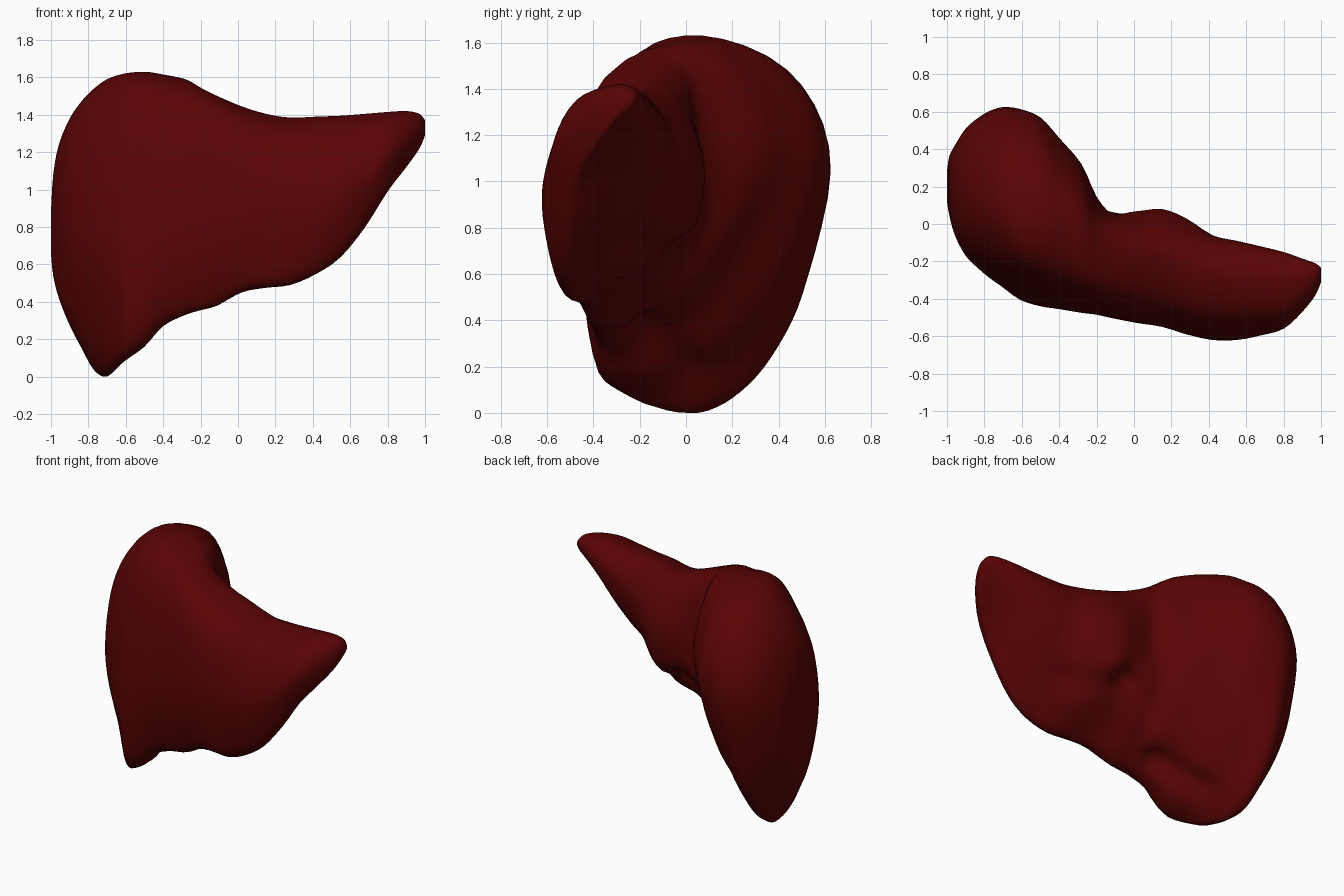
import bpy, bmesh, math
from mathutils import Vector

# Envelope along the organ: x, z low, z high, y front, y back
ENVELOPE = [
    (-1.00, .66, 0.88, .12, .28), (-.988, .54, 1.08, .05, .36),
    (-.958, .42, 1.24, -.06, .42), (-.90, .275, 1.38, -.17, .51),
    (-.83, .14, 1.48, -.24, .57), (-.77, .035, 1.54, -.29, .605),
    (-.70, .00, 1.59, -.34, .625), (-.61, .08, 1.62, -.405, .615),
    (-.50, .16, 1.63, -.44, .57), (-.40, .27, 1.615, -.455, .46),
    (-.28, .33, 1.59, -.475, .32), (-.20, .355, 1.545, -.485, .15),
    (-.11, .38, 1.50, -.505, .08), (.02, .45, 1.445, -.53, .07),
    (.15, .475, 1.405, -.55, .08), (.28, .49, 1.385, -.59, .03),
    (.42, .55, 1.39, -.62, -.06), (.55, .64, 1.395, -.62, -.09),
    (.68, .80, 1.405, -.595, -.12), (.80, .99, 1.415, -.56, -.15),
    (.90, 1.12, 1.42, -.47, -.185), (.97, 1.22, 1.405, -.38, -.21),
    (1.0, 1.29, 1.37, -.31, -.235)]

# Cross-section shapes (y, z) from the top, round the back, to the front
SHAPES = [
    (-.77, [(.07, 1.54), (.43, 1.43), (.605, 1.08), (.52, .58), (.41, .31),
            (.26, .12), (.09, .04), (-.13, .18), (-.28, .70), (-.19, 1.28)]),
    (-.58, [(-.01, 1.62), (.42, 1.49), (.61, 1.1), (.44, .55), (.20, .25),
            (.01, .12), (-.24, .08), (-.39, .18), (-.41, .70), (-.26, 1.42)]),
    (-.35, [(-.03, 1.6), (.24, 1.51), (.40, 1.15), (.23, .75), (.04, .50),
            (-.15, .37), (-.30, .30), (-.41, .37), (-.465, .8), (-.33, 1.43)]),
    (-.10, [(-.15, 1.49), (.01, 1.4), (.08, 1.1), (.05, .80), (-.05, .62),
            (-.19, .47), (-.33, .38), (-.43, .42), (-.50, .80), (-.40, 1.36)]),
    (.15, [(-.18, 1.405), (-.03, 1.33), (.08, 1.08), (.04, .80), (-.12, .65),
           (-.32, .52), (-.47, .47), (-.53, .60), (-.55, .95), (-.44, 1.29)]),
    (.50, [(-.28, 1.395), (-.14, 1.34), (-.08, 1.2), (-.12, 1.0), (-.25, .83),
           (-.41, .68), (-.53, .60), (-.60, .75), (-.62, 1.0), (-.50, 1.29)])]

# Grooves on the underside: start, end, radius, push
GROOVES = [
    ((-.13, .10, 1.45), (-.10, .10, 1.0), .07, (0, -.03, 0)),
    ((.35, -.25, .75), (.05, -.02, .75), .07, (0, -.03, .035)),
    ((.05, -.02, .75), (-.15, .02, .60), .07, (0, -.035, .03)),
    ((-.32, -.17, .36), (-.55, .03, .17), .08, (0, -.035, .06))]

AROUND, STEPS = 48, 3


def spline(p, q, r, s, t):
    return tuple(.5 * (2*b + (c - a)*t + (2*a - 5*b + 4*c - d)*t*t
                       + (3*b - a - 3*c + d)*t**3) for a, b, c, d in zip(p, q, r, s))


def shape_at(x):
    x = min(max(x, SHAPES[0][0]), SHAPES[-1][0])
    for (x0, a), (x1, b) in zip(SHAPES, SHAPES[1:]):
        if x <= x1:
            t = (x - x0) / (x1 - x0)
            t = t*t*(3 - 2*t) * .5 + t * .5
            pts = [(p[0] + (q[0]-p[0])*t, p[1] + (q[1]-p[1])*t) for p, q in zip(a, b)]
            break
    n, out = len(pts), []
    for i in range(AROUND):
        k, t = divmod(i * n / AROUND, 1)
        k = int(k)
        out.append(spline(*(pts[(k + j) % n] for j in (-1, 0, 1, 2)), t))
    return out


def fit(values, lo, hi):
    a, b = min(values), max(values)
    return [lo + (v - a) / (b - a) * (hi - lo) for v in values]


def carve(v):
    move = Vector()
    for a, b, radius, push in GROOVES:
        a, b = Vector(a), Vector(b)
        t = min(max((v - a).dot(b - a) / (b - a).length_squared, 0), 1)
        d = (v - a.lerp(b, t)).length
        move += Vector(push) * math.exp(-(d / radius) ** 2)
    return v + move


# Liver body lofted through the fitted sections
bm = bmesh.new()
rings = []
last = len(ENVELOPE) - 1
for s in range(last * STEPS + 1):
    k = min(s // STEPS, last - 1)
    t = s / STEPS - k
    x, z0, z1, y0, y1 = spline(*(ENVELOPE[min(max(k + j, 0), last)] for j in (-1, 0, 1, 2)), t)
    sec = shape_at(x)
    ys, zs = fit([p[0] for p in sec], y0, y1), fit([p[1] for p in sec], z0, z1)
    rings.append([bm.verts.new(carve(Vector((x, y, z)))) for y, z in zip(ys, zs)])
for a, b in zip(rings, rings[1:]):
    for i in range(AROUND):
        j = (i + 1) % AROUND
        bm.faces.new((a[i], a[j], b[j], b[i]))

# Rounded end caps
for ring in (rings[0], rings[-1]):
    centre = bm.verts.new(sum((v.co for v in ring), Vector()) / AROUND)
    for i in range(AROUND):
        bm.faces.new((ring[i], ring[(i + 1) % AROUND], centre))
bmesh.ops.recalc_face_normals(bm, faces=bm.faces)
for f in bm.faces:
    f.smooth = True

mesh = bpy.data.meshes.new("liver")
bm.to_mesh(mesh)
bm.free()
liver = bpy.data.objects.new("liver", mesh)
bpy.context.collection.objects.link(liver)

mat = bpy.data.materials.new("dark_red")
mat.diffuse_color = (.1, .001, .0012, 1)
mesh.materials.append(mat)
